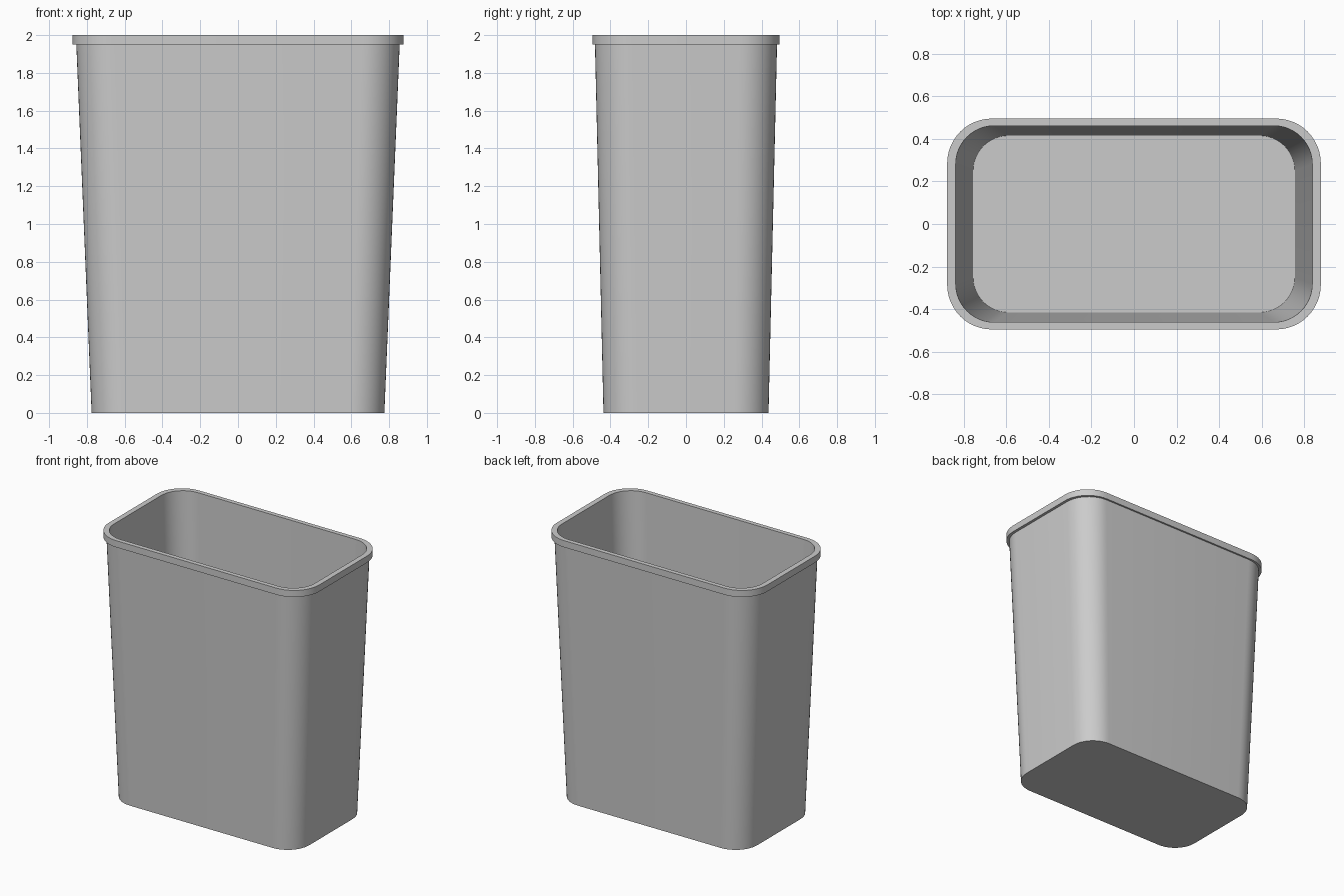
import bpy, bmesh
from math import cos, sin, pi

if "Cube" in bpy.data.objects:
    bpy.data.objects.remove(bpy.data.objects["Cube"])

SEG = 12  # segments per rounded corner


def ring(bm, hx, hy, r, z):
    """Rounded-rectangle loop of vertices with half sizes hx, hy."""
    verts = []
    for q, (sx, sy) in enumerate([(1, 1), (-1, 1), (-1, -1), (1, -1)]):
        for i in range(SEG + 1):
            a = (q + i / SEG) * pi / 2
            verts.append(bm.verts.new((sx * (hx - r) + r * cos(a),
                                       sy * (hy - r) + r * sin(a), z)))
    return verts


def loft(name, sections, closed=False):
    """Skin a stack of rings; cap the ends, or join last to first if closed."""
    bm = bmesh.new()
    rings = [ring(bm, *s) for s in sections]
    pairs = list(zip(rings, rings[1:]))
    if closed:
        pairs.append((rings[-1], rings[0]))
    else:
        bm.faces.new(rings[0])
        bm.faces.new(rings[-1])
    for a, b in pairs:
        n = len(a)
        for i in range(n):
            j = (i + 1) % n
            bm.faces.new((a[i], a[j], b[j], b[i]))
    bmesh.ops.recalc_face_normals(bm, faces=bm.faces)
    mesh = bpy.data.meshes.new(name)
    bm.to_mesh(mesh)
    bm.free()
    ob = bpy.data.objects.new(name, mesh)
    bpy.context.collection.objects.link(ob)
    bpy.ops.object.select_all(action='DESELECT')
    ob.select_set(True)
    bpy.context.view_layer.objects.active = ob
    bpy.ops.object.shade_smooth_by_angle(angle=0.6)
    return ob


# Tapered thin-walled bin with stepped rim: bottom, outer wall, rim, inner wall, floor
loft("waste_bin", [
    (0.775, 0.437, 0.18, 0.0),
    (0.856, 0.482, 0.20, 1.95),
    (0.877, 0.495, 0.21, 1.95),
    (0.877, 0.495, 0.21, 2.0),
    (0.837, 0.461, 0.18, 2.0),
    (0.755, 0.415, 0.165, 0.02),
])
